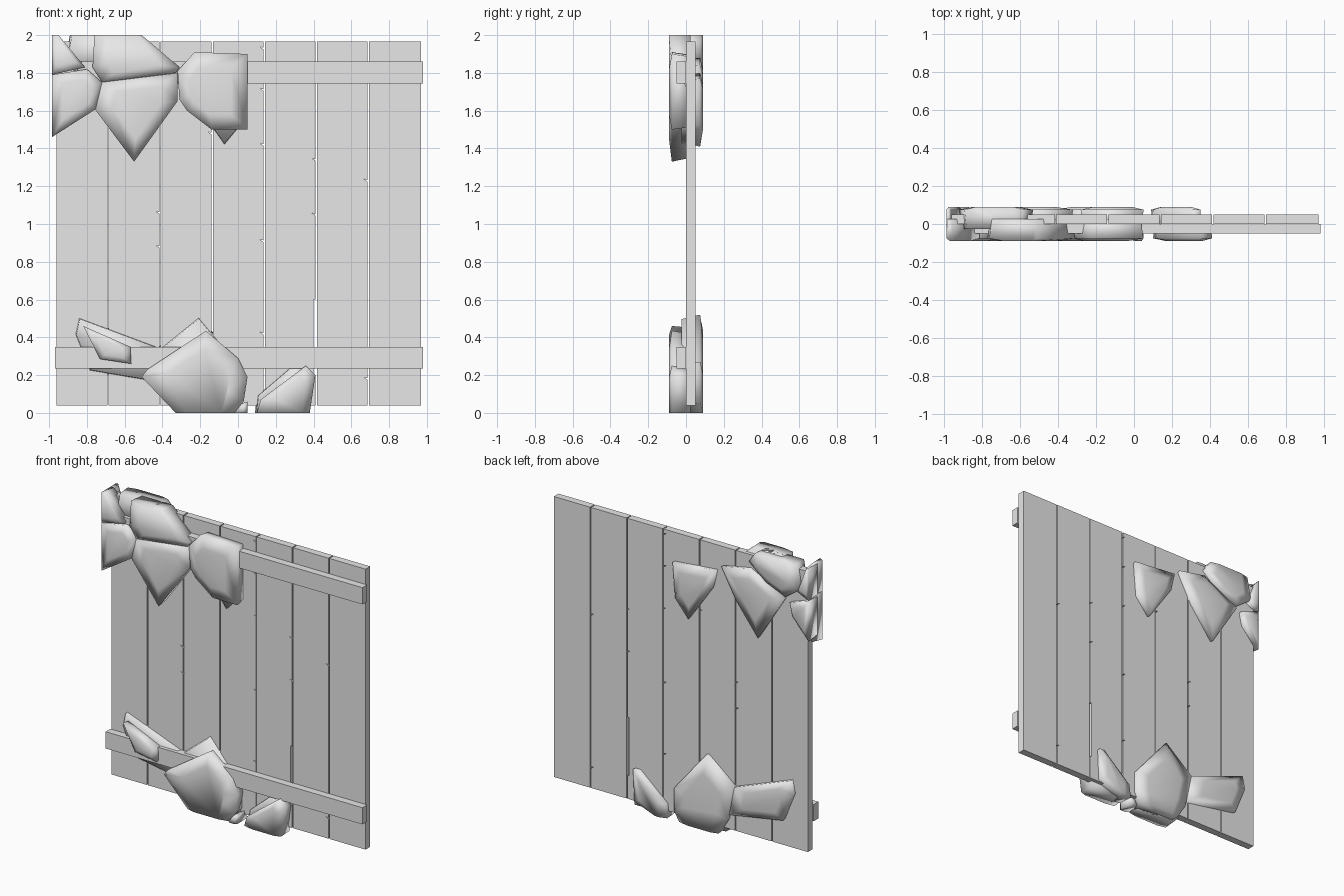
import bpy
import bmesh
from mathutils import Vector

default_cube = bpy.data.objects.get("Cube")
if default_cube:
    bpy.data.objects.remove(default_cube, do_unlink=True)

grey = bpy.data.materials.new("plain grey")
grey.use_nodes = True
grey.diffuse_color = (0.8, 0.8, 0.8, 1)
for node in grey.node_tree.nodes:
    if node.type == "BSDF_PRINCIPLED":
        node.inputs["Base Color"].default_value = grey.diffuse_color


def finish(name, bm, smooth=False):
    """Turn a bmesh into a named grey object."""
    bmesh.ops.recalc_face_normals(bm, faces=bm.faces)
    for face in bm.faces:
        face.smooth = smooth
    mesh = bpy.data.meshes.new(name)
    bm.to_mesh(mesh)
    bm.free()
    mesh.materials.append(grey)
    obj = bpy.data.objects.new(name, mesh)
    bpy.context.collection.objects.link(obj)
    return obj


def slab(name, outline, y_front, y_back):
    """Extrude an (x, z) outline along y."""
    bm = bmesh.new()
    face = bm.faces.new([bm.verts.new((x, y_front, z)) for x, z in outline])
    extruded = bmesh.ops.extrude_face_region(bm, geom=[face])["geom"]
    moved = [v for v in extruded if isinstance(v, bmesh.types.BMVert)]
    bmesh.ops.translate(bm, verts=moved, vec=(0, y_back - y_front, 0))
    return finish(name, bm)


def box(name, left, right, bottom, top, y_front, y_back):
    outline = [(left, bottom), (right, bottom), (right, top), (left, top)]
    return slab(name, outline, y_front, y_back)


def half_stone(name, outline, side):
    """Faceted half of a rock, widest near its outer face, rooted in the wall."""
    points = [Vector((x, 0, z)) for x, z in outline]
    centre = sum(points, Vector()) / len(points)
    bm = bmesh.new()
    for scale, depth in ((0.93, -0.025), (1, 0.075), (0.6, 0.09)):
        for point in points:
            vert = centre + (point - centre) * scale
            # flat cuts at the ground, the top and the outer side stay flat
            if point.z in (0, 2):
                vert.z = point.z
            if point.x in (CUT_LEFT, CUT_RIGHT):
                vert.x = point.x
            vert.y = side * depth
            bm.verts.new(vert)
    hull = bmesh.ops.convex_hull(bm, input=bm.verts)
    loose = set(hull["geom_interior"]) | set(hull["geom_unused"])
    bmesh.ops.delete(bm, geom=[v for v in loose if isinstance(v, bmesh.types.BMVert)],
                     context="VERTS")
    return finish(name, bm, smooth=True)


FRONT, BACK = -1, 1
CUT_LEFT, CUT_RIGHT = -0.985, 0.05

# Vertical planks, with small splits on their edges and one long slot
PLANKS, START, PITCH, GAP = 7, -0.96, 0.2755, 0.007
BOTTOM, TOP = 0.04, 1.965
splits = {1: (0.88, 1.06), 2: (1.48,), 3: (0.42, 0.91, 1.42, 1.71, 1.93),
          4: (1.05, 1.34), 5: (0.18, 1.23)}
for i in range(PLANKS):
    left = START + i * PITCH
    right = left + PITCH - (GAP if i < PLANKS - 1 else 0)
    outline = [(left, TOP), (left, BOTTOM), (right, BOTTOM)]
    if i == 4:
        outline += [(right, 0.2), (right - 0.012, 0.2), (right - 0.012, 0.6), (right, 0.6)]
    for z in splits.get(i, ()):
        outline += [(right, z - 0.005), (right - 0.02, z + 0.008), (right, z + 0.003)]
    outline.append((right, TOP))
    slab(f"plank_{i + 1}", outline, 0, 0.05)

# Horizontal battens across the front
box("upper_batten", -0.85, 0.98, 1.745, 1.86, -0.05, 0)
box("lower_batten", -0.97, 0.98, 0.235, 0.35, -0.05, 0)

# Rocks clustered round the upper corner, front faces
half_stone("crown_rock_front", [(-.76, 2), (-.51, 2), (-.31, 1.83), (-.33, 1.8),
                                (-.72, 1.75), (-.77, 1.83)], FRONT)
half_stone("pointed_rock_front", [(-.72, 1.75), (-.32, 1.8), (-.32, 1.65),
                                  (-.55, 1.33), (-.76, 1.61)], FRONT)
half_stone("blunt_rock_front", [(-.32, 1.81), (-.23, 1.91), (CUT_RIGHT, 1.9), (CUT_RIGHT, 1.5),
                                (-.14, 1.5), (-.27, 1.6), (-.31, 1.66)], FRONT)
half_stone("corner_rock_front", [(CUT_LEFT, 2), (-.96, 2), (-.81, 1.83),
                                 (CUT_LEFT, 1.79)], FRONT)
half_stone("side_rock_front", [(CUT_LEFT, 1.79), (-.8, 1.82), (-.72, 1.75), (-.75, 1.61),
                               (CUT_LEFT, 1.46)], FRONT)

# Rocks clustered round the upper corner, back faces
half_stone("crown_rock_back", [(-.53, 1.93), (-.58, 2), (-.89, 2), (-.92, 1.84),
                               (-.81, 1.76), (-.66, 1.82)], BACK)
half_stone("pointed_rock_back", [(-.32, 1.84), (-.53, 1.88), (-.68, 1.8), (-.8, 1.74),
                                 (-.6, 1.42), (-.43, 1.64)], BACK)
half_stone("blunt_rock_back", [(CUT_RIGHT, 1.77), (-.28, 1.8), (-.25, 1.67), (-.07, 1.41),
                               (.03, 1.53)], BACK)
half_stone("corner_rock_back", [(CUT_LEFT, 2), (-.96, 1.97), (-.9, 1.82),
                                (CUT_LEFT, 1.78)], BACK)
half_stone("side_rock_back", [(CUT_LEFT, 1.78), (-.84, 1.73), (-.86, 1.64),
                              (CUT_LEFT, 1.5)], BACK)

# Rocks along the foot, front faces
half_stone("foot_rock_front", [(-.17, .435), (0, .29), (.05, .19), (.03, .06), (-.02, 0),
                               (-.33, 0), (-.51, .19), (-.48, .23), (-.24, .37)], FRONT)
half_stone("shard_rock_front", [(-.82, .46), (-.57, .35), (-.565, .26), (-.73, .285)], FRONT)
half_stone("wedge_rock_front", [(.36, .25), (.41, .2), (.38, 0), (.1, 0), (.12, .07)], FRONT)
half_stone("pebble_front", [(-.02, 0), (CUT_RIGHT, 0), (CUT_RIGHT, .06), (.02, .05)], FRONT)

# Rocks along the foot, back faces
half_stone("foot_rock_back", [(-.21, .52), (-.42, .35), (-.37, .11), (-.3, 0), (0, 0),
                              (.04, .07), (.04, .22)], BACK)
half_stone("shard_rock_back", [(-.42, .35), (-.85, .51), (-.87, .42), (-.79, .22),
                               (-.38, .15)], BACK)
half_stone("wedge_rock_back", [(.35, .27), (.31, .27), (.1, .09), (.09, 0), (.14, 0),
                               (.34, .05)], BACK)
